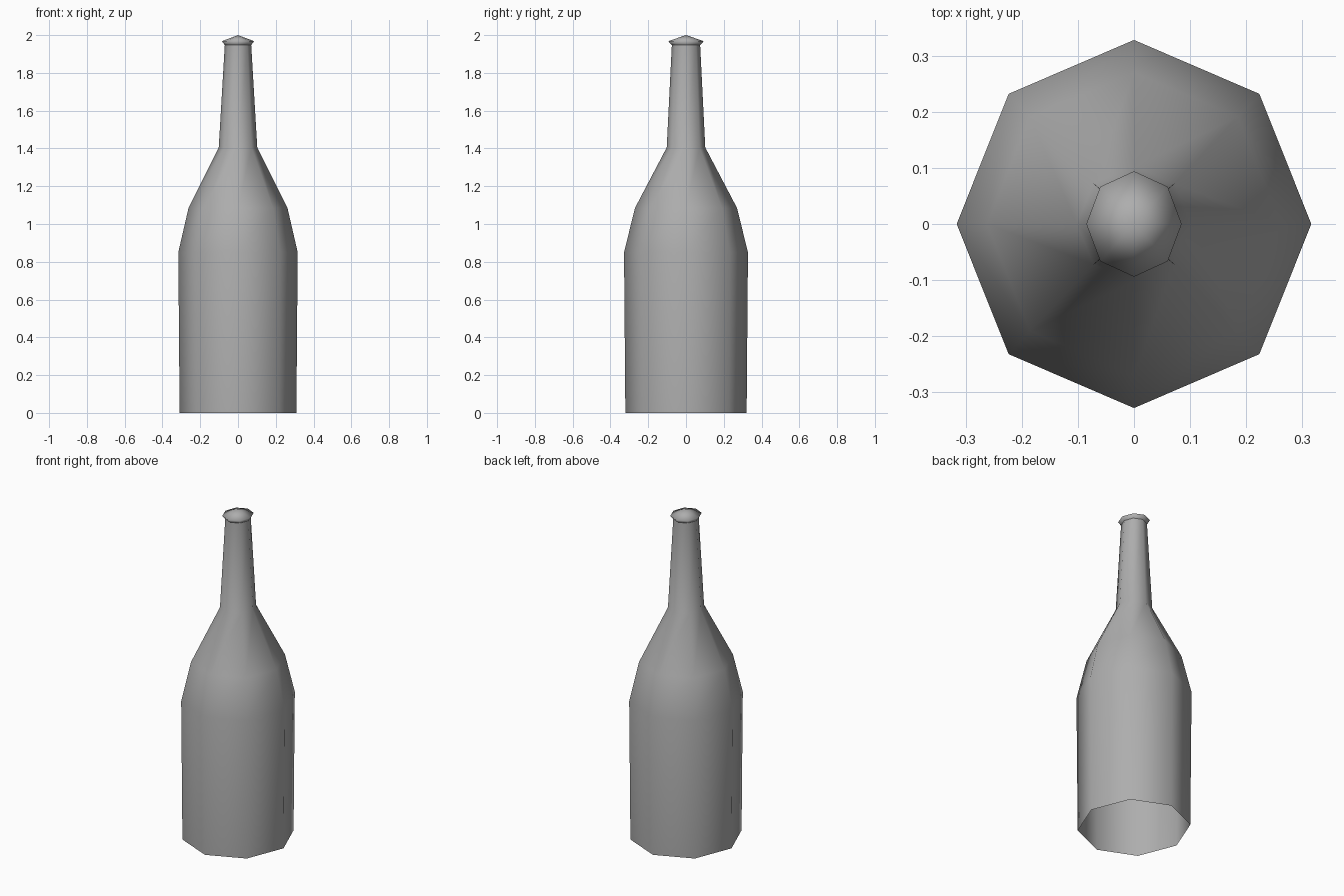
import bpy, bmesh
from math import sin, cos, pi

if "Cube" in bpy.data.objects:
    bpy.data.objects.remove(bpy.data.objects["Cube"])

SIDES = 8

# Profile rings: (height, x radius, y radius)
PROFILE = [
    (0.00, 0.309, 0.321),
    (0.85, 0.316, 0.328),
    (1.085, 0.262, 0.270),
    (1.405, 0.102, 0.102),
    (1.947, 0.070, 0.075),
    (1.968, 0.085, 0.094),
]
LIP_BASE = 4
TOP = 2.0

bm = bmesh.new()
rings = [[bm.verts.new((rx * cos(2 * pi * i / SIDES), ry * sin(2 * pi * i / SIDES), z))
          for i in range(SIDES)] for z, rx, ry in PROFILE]

# Body, shoulder, neck and lip walls (underside stays open)
for low, high in zip(rings, rings[1:]):
    for i in range(SIDES):
        j = (i + 1) % SIDES
        bm.faces.new((low[i], low[j], high[j], high[i]))

# Shallow pointed cap
tip = bm.verts.new((0, 0, TOP))
for i in range(SIDES):
    bm.faces.new((rings[-1][i], rings[-1][(i + 1) % SIDES], tip))

# Smooth everywhere, with one crisp line where the lip meets the neck
for face in bm.faces:
    face.smooth = True
for i in range(SIDES):
    bm.edges.get((rings[LIP_BASE][i], rings[LIP_BASE][(i + 1) % SIDES])).smooth = False

mesh = bpy.data.meshes.new("bottle")
bm.to_mesh(mesh)
bm.free()
bottle = bpy.data.objects.new("bottle", mesh)
bpy.context.collection.objects.link(bottle)

# Darker grey surface
grey = bpy.data.materials.new("dark_grey")
grey.diffuse_color = (0.42, 0.42, 0.42, 1)
grey.use_nodes = True
grey.node_tree.nodes["Principled BSDF"].inputs["Base Color"].default_value = grey.diffuse_color
mesh.materials.append(grey)
